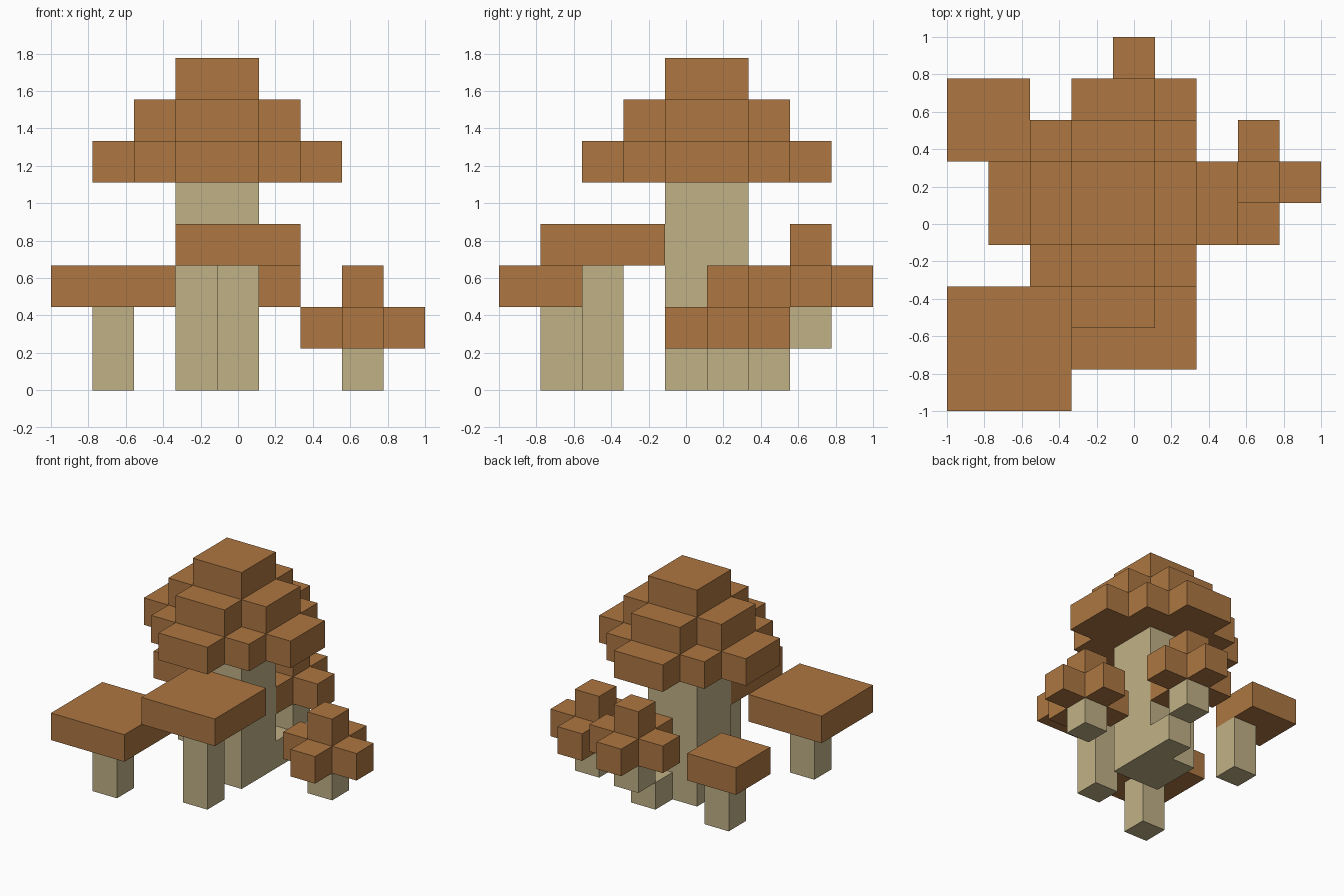
import bpy
import bmesh
from mathutils import Vector

if "Cube" in bpy.data.objects:
    bpy.data.objects.remove(bpy.data.objects["Cube"], do_unlink=True)

U = 2 / 9  # size of one block


def make_material(name, rgb):
    mat = bpy.data.materials.new(name)
    mat.use_nodes = True
    color = (*rgb, 1.0)
    mat.diffuse_color = color
    bsdf = mat.node_tree.nodes["Principled BSDF"]
    bsdf.inputs["Base Color"].default_value = color
    bsdf.inputs["Roughness"].default_value = 0.9
    return mat


BROWN = make_material("cap brown", (0.42, 0.183, 0.054))
TAN = make_material("stem tan", (0.53, 0.44, 0.24))


def box(x, y, z, w=1, d=1, h=1):
    """Grid cells filled by a box with its low corner at x, y, z."""
    return {(x + i, y + j, z + k)
            for i in range(w) for j in range(d) for k in range(h)}


def build(name, cells, mat):
    """One clean outer skin around a set of grid cells."""
    bm = bmesh.new()
    verts = {}

    def vert(p):
        if p not in verts:
            verts[p] = bm.verts.new((p[0] * U - 1, p[1] * U - 1, p[2] * U))
        return verts[p]

    for cell in sorted(cells):
        for axis in range(3):
            for side in (0, 1):
                neighbour = list(cell)
                neighbour[axis] += 2 * side - 1
                if tuple(neighbour) in cells:
                    continue
                b, c = (axis + 1) % 3, (axis + 2) % 3
                corners = []
                for s, t in ((0, 0), (1, 0), (1, 1), (0, 1)):
                    p = list(cell)
                    p[axis] += side
                    p[b] += s
                    p[c] += t
                    corners.append(vert(tuple(p)))
                bm.faces.new(corners if side else corners[::-1])
    # Merge flat neighbouring squares into larger faces
    bmesh.ops.dissolve_limit(bm, angle_limit=0.01, verts=bm.verts[:], edges=bm.edges[:])
    # Put the object origin at the bottom centre of the part
    pts = [v.co for v in bm.verts]
    low = Vector([min(p[i] for p in pts) for i in range(3)])
    high = Vector([max(p[i] for p in pts) for i in range(3)])
    origin = Vector(((low.x + high.x) / 2, (low.y + high.y) / 2, low.z))
    bmesh.ops.translate(bm, verts=bm.verts[:], vec=-origin)
    mesh = bpy.data.meshes.new(name)
    bm.to_mesh(mesh)
    bm.free()
    mesh.materials.append(mat)
    obj = bpy.data.objects.new(name, mesh)
    obj.location = origin
    bpy.context.collection.objects.link(obj)
    return obj


def stepped_disc(z, r):
    """Stepped round layer reaching r cells out from the 2 x 2 main stem."""
    cells = set()
    for i in range(r + 1):
        cells |= box(3 - i, 4 - (r - i), z, 2 + 2 * i, 2 + 2 * (r - i))
    return cells


# Large mushroom: stem with a root block, and a three-layer cap
build("main_stem", box(3, 4, 0, 2, 2, 5) | box(4, 6, 0), TAN)
build("main_cap", stepped_disc(5, 2) | stepped_disc(6, 1) | stepped_disc(7, 0), BROWN)

# Flat mushrooms: name, cap corner, cap width, stem cell
flat_mushrooms = [
    ("front_right", (0, 0, 2), 3, (1, 1)),
    ("front_middle", (3, 1, 3), 3, (4, 2)),
    ("back_right", (0, 6, 2), 2, (1, 6)),
]
for name, corner, width, (sx, sy) in flat_mushrooms:
    build(name + "_flat_cap", box(*corner, width, width), BROWN)
    build(name + "_flat_stem", box(sx, sy, 0, 1, 1, corner[2]), TAN)

# Small mushrooms with cross-shaped caps: name, centre cell of the cap
for name, (x, y, z) in [("left", (7, 5, 1)), ("back", (4, 7, 2))]:
    cap = box(x - 1, y, z, 3) | box(x, y - 1, z, 1, 3) | box(x, y, z + 1)
    build(name + "_cross_cap", cap, BROWN)
    build(name + "_cross_stem", box(x, y, z - 1), TAN)
